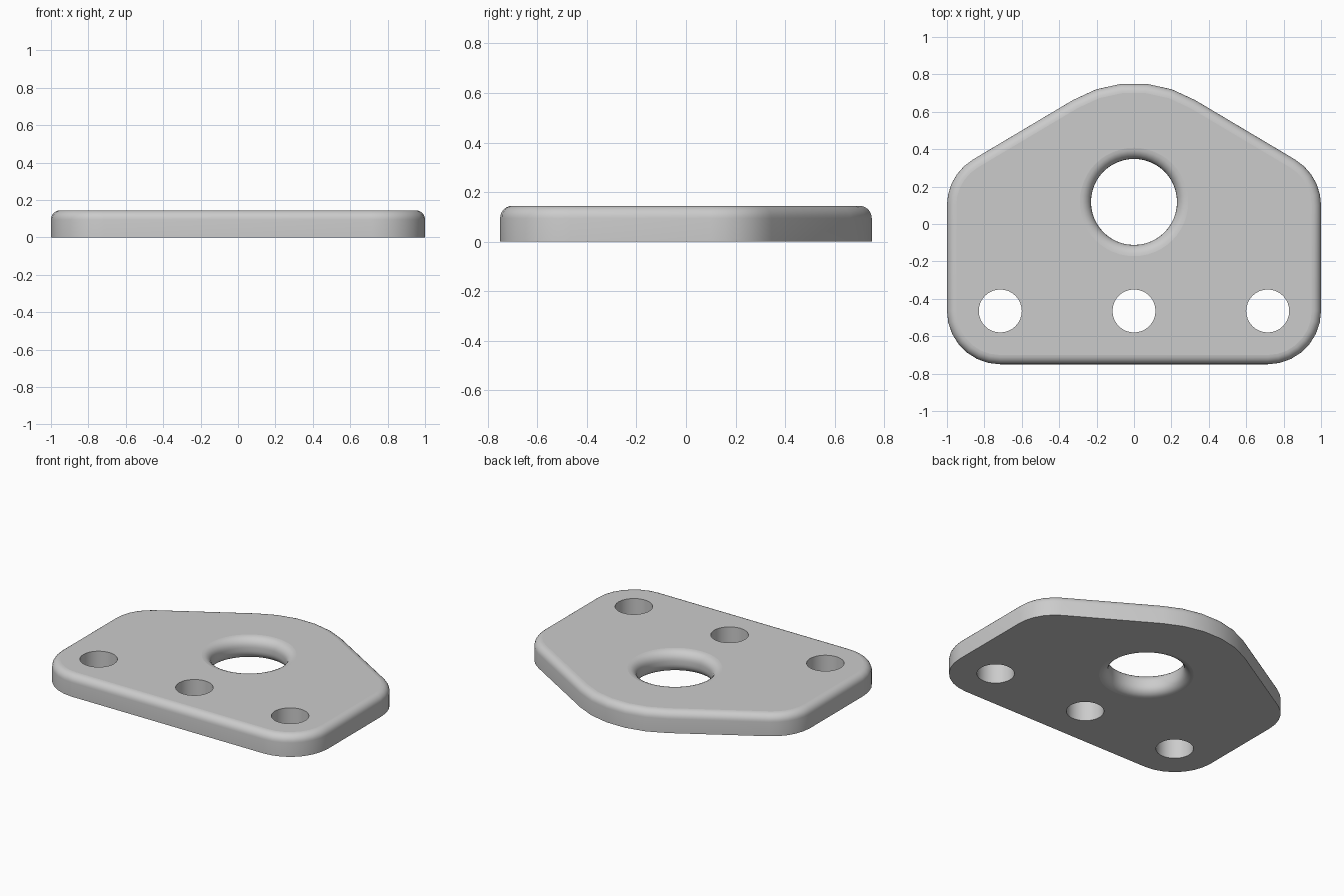
import bpy, bmesh
from math import sin, cos, pi, radians

if "Cube" in bpy.data.objects:
    bpy.data.objects.remove(bpy.data.objects["Cube"])

T = 0.145          # plate thickness
EDGE_R = 0.05      # rounding of the outer top edge
BORE_R = 0.06      # rounding of both rims of the large bore
bm = bmesh.new()


def outline(inset):
    """Plate outline: arcs concentric with the holes, joined by tangents."""
    a = 59.1
    arcs = [(0.715, -0.465, 0.285, 270, 360, 7),
            (0.715, 0.10, 0.285, 0, a, 5),
            (0, 0.118, 0.635, a, 180 - a, 5),
            (-0.715, 0.10, 0.285, 180 - a, 180, 5),
            (-0.715, -0.465, 0.285, 180, 270, 7)]
    pts = []
    for cx, cy, r, a0, a1, n in arcs:
        for i in range(n + 1):
            t = radians(a0 + (a1 - a0) * i / n)
            pts.append((cx + (r - inset) * cos(t), cy + (r - inset) * sin(t)))
    return pts


def circle(cx, cy, r, n):
    return [(cx + r * cos(2 * pi * i / n), cy + r * sin(2 * pi * i / n))
            for i in range(n)]


def wall(rings):
    """Skin a stack of (points, z) rings; return the bottom and top loops."""
    loops = [[bm.verts.new((x, y, z)) for x, y in pts] for pts, z in rings]
    n = len(loops[0])
    for lo, hi in zip(loops, loops[1:]):
        for i in range(n):
            j = (i + 1) % n
            f = bm.faces.new((lo[i], lo[j], hi[j], hi[i]))
            f.smooth = True
    return loops[0], loops[-1]


# outer wall with rounded top edge
S = 6
rings = [(outline(0), 0)]
for k in range(S + 1):
    t = pi / 2 * k / S
    rings.append((outline(EDGE_R * (1 - cos(t))), T - EDGE_R + EDGE_R * sin(t)))
ends = [wall(rings)]

# large bore, rounded at both rims
rings = []
for k in range(S + 1):
    t = pi / 2 * k / S
    rings.append((0.23 + BORE_R * (1 - sin(t)), BORE_R * (1 - cos(t))))
rings += [(r, T - z) for r, z in reversed(rings)]
ends.append(wall([(circle(0, 0.118, r, 48), z) for r, z in rings]))

# three plain bolt holes
for x in (-0.715, 0, 0.715):
    ends.append(wall([(circle(x, -0.465, 0.115, 32), z) for z in (0, T)]))

# flat bottom and top faces around the holes
for side in (0, 1):
    edges = []
    for pair in ends:
        loop = pair[side]
        edges += [bm.edges.get((loop[i - 1], loop[i])) for i in range(len(loop))]
    bmesh.ops.triangle_fill(bm, edges=edges, use_beauty=True, use_dissolve=False,
                            normal=(0, 0, 1 if side else -1))

bmesh.ops.recalc_face_normals(bm, faces=bm.faces)
for e in bm.edges:
    if len(e.link_faces) == 2 and e.calc_face_angle() > radians(30):
        e.smooth = False

mesh = bpy.data.meshes.new("mounting_plate")
bm.to_mesh(mesh)
bm.free()
plate = bpy.data.objects.new("mounting_plate", mesh)
bpy.context.collection.objects.link(plate)
